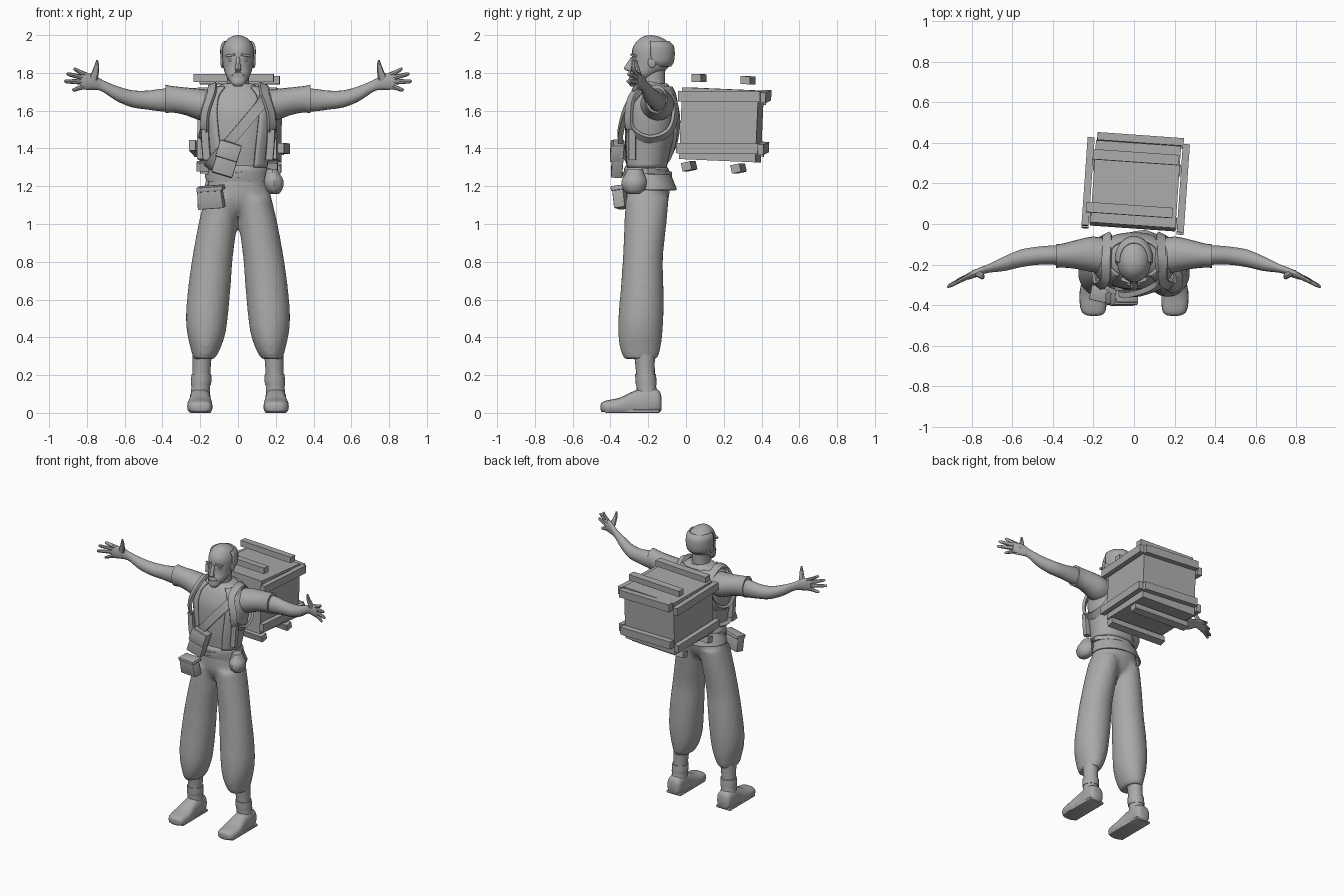
import bpy, bmesh
from math import pi, sin, cos, radians, copysign
from mathutils import Vector, Matrix, Euler

grey = bpy.data.materials.new("dark_grey")
grey.diffuse_color = (.4, .4, .4, 1)


def spline(pts, n, closed=False):
    """Catmull-Rom resampling of tuples of any length."""
    out, m = [], len(pts)
    pick = (lambda i: pts[i % m]) if closed else (lambda i: pts[max(0, min(m - 1, i))])
    for i in range(m if closed else m - 1):
        a, b, c, d = (pick(i + k) for k in (-1, 0, 1, 2))
        for j in range(n):
            t = j / n
            out.append([.5 * (2*q + (r-p)*t + (2*p-5*q+4*r-s)*t*t + (3*q-p-3*r+s)*t**3)
                        for p, q, r, s in zip(a, b, c, d)])
    if not closed:
        out.append(list(pts[-1]))
    return out


def finish(name, bm, thick=0):
    bmesh.ops.recalc_face_normals(bm, faces=bm.faces)
    me = bpy.data.meshes.new(name)
    bm.to_mesh(me)
    bm.free()
    me.materials.append(grey)
    ob = bpy.data.objects.new(name, me)
    bpy.context.collection.objects.link(ob)
    if thick:
        mod = ob.modifiers.new("thickness", 'SOLIDIFY')
        mod.thickness, mod.offset = thick, 0
    return ob


def skin(bm, rings, closed_ring=True, closed_path=False):
    m, k = len(rings), len(rings[0])
    for i in range(m if closed_path else m - 1):
        a, b = rings[i], rings[(i + 1) % m]
        for j in range(k if closed_ring else k - 1):
            bm.faces.new((a[j], a[(j+1) % k], b[(j+1) % k], b[j]))
    if closed_ring and not closed_path:
        bm.faces.new(rings[0])
        bm.faces.new(rings[-1])


def loft(name, stations, axis='z', side=1, seg=24, n=4, e=1.0, gap=0, thick=0, floor=None):
    """Stations are (cx, cy, cz, radius a, radius b); gap leaves the front open by +-gap degrees."""
    bm, rings = bmesh.new(), []
    for x, y, z, a, b in spline(stations, n):
        ring = []
        for i in range(seg):
            g = radians(gap)
            t = -pi/2 + (g + (2*pi - 2*g) * i / (seg - 1) if gap else 2*pi * i / seg)
            u = a * copysign(abs(cos(t))**e, cos(t))
            v = b * copysign(abs(sin(t))**e, sin(t))
            p = {'z': (x+u, y+v, z), 'x': (x, y+u, z+v), 'y': (x+u, y, z+v)}[axis]
            pz = p[2] if floor is None else max(p[2], floor)
            ring.append(bm.verts.new((p[0] * side, p[1], pz)))
        rings.append(ring)
    skin(bm, rings, not gap)
    return finish(name, bm, thick)


def ribbon(name, path, width, thick, centre, side=1):
    """Closed flat strap whose flat side faces away from the centre."""
    pts = [Vector(p) for p in spline(path, 5, True)]
    bm, rings = bmesh.new(), []
    for i, p in enumerate(pts):
        tan = (pts[(i+1) % len(pts)] - pts[i-1]).normalized()
        w = tan.cross(p - Vector(centre)).normalized()
        o = w.cross(tan).normalized()
        ring = []
        for a, b in ((-1, -1), (1, -1), (1, 1), (-1, 1)):
            q = p + w * a * width / 2 + o * b * thick / 2
            ring.append(bm.verts.new((q.x * side, q.y, q.z)))
        rings.append(ring)
    skin(bm, rings, True, True)
    return finish(name, bm)


def box(name, loc, size, rot=(0, 0, 0), parent=Matrix(), bevel=0, taper=1):
    bm = bmesh.new()
    bmesh.ops.create_cube(bm, size=1)
    for v in bm.verts:
        if v.co.z > 0:
            v.co.x *= taper
    m = parent @ Matrix.LocRotScale(Vector(loc), Euler([radians(r) for r in rot]), Vector(size))
    bmesh.ops.transform(bm, matrix=m, verts=bm.verts)
    if bevel:
        bmesh.ops.bevel(bm, geom=bm.edges[:], offset=bevel, segments=2, affect='EDGES', profile=.5)
    return finish(name, bm)


def ball(name, loc, size, rot=(0, 0, 0)):
    bm = bmesh.new()
    m = Matrix.LocRotScale(Vector(loc), Euler([radians(r) for r in rot]), Vector(size))
    bmesh.ops.create_uvsphere(bm, u_segments=14, v_segments=10, radius=1, matrix=m)
    return finish(name, bm)


# head, neck and face
loft("neck", [(0, -.165, 1.66, .085, .08), (0, -.175, 1.73, .06, .066), (0, -.175, 1.84, .06, .066)])
loft("head", [(0, -.268, 1.738, .02, .018), (0, -.255, 1.755, .045, .04), (0, -.225, 1.79, .065, .075),
              (0, -.19, 1.83, .078, .098), (0, -.18, 1.88, .084, .107), (0, -.178, 1.93, .083, .105),
              (0, -.18, 1.97, .064, .078), (0, -.185, 1.992, .034, .042), (0, -.187, 2.0, .004, .004)])
loft("hair_fringe", [(0, -.155, 1.838, .064, .072), (0, -.168, 1.86, .083, .098), (0, -.172, 1.9, .088, .107),
                     (0, -.174, 1.94, .086, .104), (0, -.178, 1.965, .072, .085)], gap=82, thick=.012)
loft("nose", [(0, -.282, 1.885, .009, .008), (0, -.298, 1.85, .012, .016), (0, -.306, 1.822, .018, .022),
              (0, -.292, 1.807, .014, .012)], seg=10)
box("moustache", (0, -.29, 1.793), (.075, .03, .016), bevel=.005, taper=.6)
loft("beard", [(0, -.275, 1.728, .018, .018), (0, -.275, 1.745, .038, .03), (0, -.262, 1.775, .052, .04)], seg=14)
for s in (1, -1):
    box("eyebrow", (s*.04, -.277, 1.893), (.05, .02, .013), (0, s*10, s*18), bevel=.003)
    ball("eye", (s*.036, -.268, 1.868), (.016, .01, .008))
    ball("ear", (s*.083, -.18, 1.855), (.01, .022, .03))

# torso, open vest and sash
body = [(0, -.2, 1.18, .16, .11), (0, -.215, 1.3, .142, .1), (0, -.208, 1.4, .158, .115),
        (0, -.195, 1.5, .178, .128), (0, -.185, 1.6, .19, .13), (0, -.175, 1.68, .17, .11),
        (0, -.17, 1.725, .115, .085), (0, -.17, 1.745, .07, .07)]
loft("torso", body, e=.9, seg=32)
loft("vest", [(x, y, z, a + .008, b + .008) for x, y, z, a, b in body[1:7]], e=.9, seg=32, gap=32, thick=.012)
loft("sash", [(0, -.212, 1.31, .142, .105), (0, -.21, 1.29, .156, .118), (0, -.205, 1.255, .162, .122),
              (0, -.2, 1.225, .165, .122)], seg=32)
loft("vest_tail", [(0, -.2, 1.26, .155, .115), (0, -.195, 1.22, .166, .126), (0, -.185, 1.18, .176, .132)],
     seg=28, gap=75, thick=.012)
ribbon("belt", [(-.168, -.2, 1.25), (0, -.33, 1.26), (.168, -.2, 1.28), (0, -.08, 1.26)], .03, .012, (0, -.2, 1.27))

# trousers fused from two legs and a seat
parts = [loft("trousers", [(0, -.205, 1.045, .05, .05), (0, -.205, 1.08, .12, .09), (0, -.203, 1.14, .172, .112),
                           (0, -.2, 1.2, .163, .116), (0, -.205, 1.25, .15, .11)], seg=32)]
for s in (1, -1):
    parts.append(loft("leg", [
        (.18, -.24, .285, .058, .09), (.172, -.242, .34, .079, .108), (.168, -.242, .42, .102, .118),
        (.164, -.238, .52, .112, .12), (.152, -.232, .66, .113, .114), (.135, -.228, .82, .108, .107),
        (.107, -.215, 1.0, .103, .112), (.085, -.205, 1.14, .092, .116)], side=s))
bpy.ops.object.select_all(action='DESELECT')
for p in parts:
    p.select_set(True)
bpy.context.view_layer.objects.active = parts[0]
bpy.ops.object.join()
mod = parts[0].modifiers.new("fuse", 'REMESH')
mod.mode, mod.voxel_size = 'VOXEL', .013
mod = parts[0].modifiers.new("soften", 'SMOOTH')
mod.factor, mod.iterations = .5, 12

for s in (1, -1):
    # ankle and shoe
    loft("ankle", [(.2, -.2, .06, .055, .058), (.197, -.21, .14, .05, .052), (.193, -.215, .22, .048, .05),
                   (.19, -.22, .31, .052, .055)], side=s, seg=18)
    loft("ankle_wrap", [(.197, -.21, .145, .053, .055), (.195, -.212, .17, .055, .056), (.194, -.214, .205, .053, .055)],
         side=s, seg=18)
    loft("shoe", [(.2, -.13, .05, .03, .035), (.2, -.145, .06, .05, .06), (.2, -.2, .06, .056, .075),
                  (.2, -.27, .05, .057, .068), (.202, -.35, .035, .067, .046), (.2, -.42, .03, .062, .036),
                  (.198, -.445, .03, .045, .026), (.198, -.452, .03, .02, .012)],
         'y', s, seg=20, e=.75, floor=.004)
    box("shoe_sole", (s*.2, -.285, .009), (.115, .29, .018), bevel=.006)

    # sleeve, arm and hand
    loft("sleeve", [(.12, -.165, 1.625, .09, .08), (.2, -.15, 1.632, .088, .083), (.28, -.15, 1.65, .072, .073),
                    (.345, -.155, 1.66, .06, .07), (.385, -.158, 1.662, .058, .076)], 'x', s, seg=20)
    loft("arm", [(.3, -.155, 1.657, .053, .062), (.4, -.153, 1.656, .048, .06), (.48, -.157, 1.656, .045, .05),
                 (.56, -.17, 1.663, .044, .045), (.64, -.196, 1.69, .036, .04), (.72, -.22, 1.733, .021, .031),
                 (.76, -.235, 1.75, .021, .04), (.81, -.255, 1.757, .018, .046), (.83, -.262, 1.759, .012, .042)],
         'x', s, seg=18)
    for x, y, z, base in ((.872, -.286, 1.82, 1.787), (.908, -.305, 1.795, 1.77),
                          (.92, -.308, 1.757, 1.75), (.878, -.282, 1.712, 1.73)):
        loft("finger", [(.8, -.25, base, .014, .015), ((x+.8)/2, (y-.25)/2, (z+base)/2, .012, .013),
                        (x-.01, y+.004, z-.002, .01, .01), (x, y, z, .003, .003)], 'x', s, seg=8, n=3)
    loft("thumb", [(.775, -.24, 1.755, .03, .018), (.757, -.252, 1.8, .02, .014), (.748, -.262, 1.84, .012, .011),
                   (.746, -.265, 1.868, .005, .005)], 'z', s, seg=8, n=3)

    # pack strap around each shoulder
    ribbon("pack_strap", [(.14, -.275, 1.69), (.172, -.302, 1.59), (.178, -.29, 1.5), (.188, -.2, 1.45),
                          (.17, -.1, 1.48), (.145, -.06, 1.56), (.13, -.07, 1.66), (.135, -.17, 1.735)],
           .045, .018, (.07, -.19, 1.58), s)
    loft("pack_strap_end", [(.165, -.285, 1.34, .022, .02), (.172, -.285, 1.42, .022, .02),
                            (.176, -.285, 1.5, .022, .02)], side=s, seg=8, e=.5)

# strap across the chest with its pouch
ribbon("chest_strap", [(.13, -.285, 1.65), (.06, -.33, 1.56), (-.05, -.345, 1.43), (-.15, -.265, 1.31),
                       (-.1, -.105, 1.34), (.05, -.052, 1.5), (.12, -.08, 1.66), (.135, -.19, 1.73)],
       .055, .026, (0, -.19, 1.5))
box("chest_pouch", (-.06, -.362, 1.345), (.115, .06, .18), (-4, 17, 0), bevel=.006)
box("chest_pouch_flap", (-.05, -.372, 1.385), (.12, .058, .09), (-4, 17, 0), bevel=.006)

# belt pouches
box("belt_pouch_box", (-.145, -.345, 1.14), (.14, .06, .115), (8, -4, -12), bevel=.005, taper=.9)
box("belt_pouch_lid", (-.145, -.348, 1.188), (.14, .076, .025), (8, -4, -12), bevel=.004)
loft("belt_pouch_round", [(.195, -.275, 1.16, .022, .028), (.192, -.275, 1.18, .044, .056), (.19, -.275, 1.225, .055, .067),
                          (.185, -.272, 1.26, .042, .052), (.18, -.27, 1.29, .03, .04)], seg=10, n=2)

# slightly crooked crate with loose slats
crate = (Matrix.Translation((.008, .188, 1.525)) @ Matrix.Rotation(radians(-4.0), 4, 'Z')
         @ Matrix.Rotation(radians(-2.5), 4, 'X'))
box("crate", (0, 0, 0), (.42, .405, .38), parent=crate)
for z in (.15, -.125):
    for s in (1, -1):
        box("crate_side_slat", (s*.235, -.002, z), (.035, .435, .055), (s*2, 0, 0), parent=crate)
    box("crate_back_slat", (.008, .224, z + .01), (.425, .038, .055), (0, 2, 0), parent=crate)
for y in (-.132, .13):
    box("crate_top_slat", (-.022 if y < 0 else -.008, y, .242), (.425, .05, .042), parent=crate)
    box("crate_bottom_slat", (0, y - .03, -.227), (.43, .05, .045), (15, 0, 0), parent=crate)

# smooth shading with sharp edges kept
bpy.ops.object.select_all(action='SELECT')
bpy.context.view_layer.objects.active = bpy.context.selected_objects[0]
bpy.ops.object.shade_smooth_by_angle(angle=radians(38))
